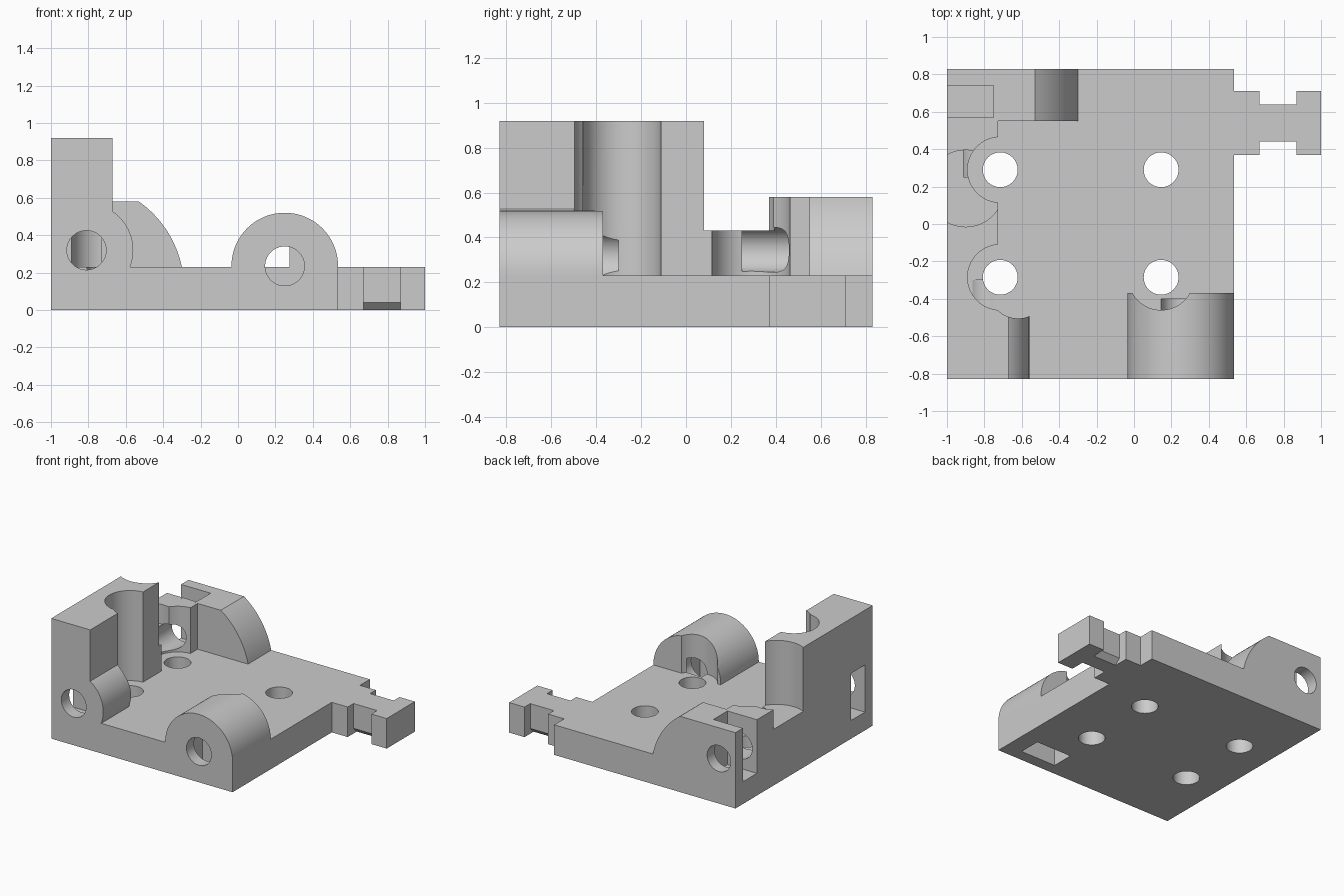
import bpy, bmesh, math
from mathutils import Vector

cube = bpy.data.objects.get("Cube")
if cube:
    bpy.data.objects.remove(cube, do_unlink=True)

grey = bpy.data.materials.new("plain grey")
grey.use_nodes = True
colour = (0.6, 0.6, 0.6, 1)
grey.diffuse_color = colour
grey.node_tree.nodes["Principled BSDF"].inputs["Base Color"].default_value = colour


def prism(name, points, lo, hi, axis):
    """Extrude a 2D outline along x, y or z."""
    place = {"x": lambda a, b, t: (t, a, b),
             "y": lambda a, b, t: (a, t, b),
             "z": lambda a, b, t: (a, b, t)}[axis]
    bm = bmesh.new()
    face = bm.faces.new([bm.verts.new(place(a, b, lo)) for a, b in points])
    out = bmesh.ops.extrude_face_region(bm, geom=[face])
    moved = [g for g in out["geom"] if isinstance(g, bmesh.types.BMVert)]
    bmesh.ops.translate(bm, verts=moved, vec=Vector(place(0, 0, hi - lo)))
    bmesh.ops.recalc_face_normals(bm, faces=bm.faces)
    mesh = bpy.data.meshes.new(name)
    bm.to_mesh(mesh)
    bm.free()
    mesh.materials.append(grey)
    obj = bpy.data.objects.new(name, mesh)
    bpy.context.collection.objects.link(obj)
    return obj


def arc(cx, cy, r, start=0, end=360, n=64):
    steps = n if end - start == 360 else n + 1
    angles = [math.radians(start + (end - start) * i / n) for i in range(steps)]
    return [(cx + r * math.cos(a), cy + r * math.sin(a)) for a in angles]


def box(name, x, y, z):
    outline = [(x[0], y[0]), (x[1], y[0]), (x[1], y[1]), (x[0], y[1])]
    return prism(name, outline, z[0], z[1], "z")


def combine(target, other, operation):
    mod = target.modifiers.new(other.name, "BOOLEAN")
    mod.operation = operation
    mod.solver = "EXACT"
    mod.object = other
    bpy.context.view_layer.objects.active = target
    bpy.ops.object.modifier_apply(modifier=mod.name)
    bpy.data.objects.remove(other, do_unlink=True)


L, R, F, B = -1, 0.535, -0.83, 0.83   # plate edges
TOP = 0.23
bolts = [(x, y) for x in (-0.715, 0.145) for y in (-0.285, 0.29)]
front_rod, side_rod, back_rod = (-0.81, 0.32), (0.25, 0.235), (-0.86, 0.345)

# Base plate and the raised bodies on it
body = box("carriage_body", (L, R), (F, B), (0, TOP))
shoulder = [(L, 0.05), (-0.3, 0.05)] + arc(-0.86, 0.113, 0.572, 11.8, 54.8, 20) + [(L, 0.58)]
side_boss = arc(*side_rod, 0.285, 0, 180) + [(-0.035, 0.1), (R, 0.1)]
solids = [
    box("front_tower", (L, -0.67), (F, -0.4), (0, 0.92)),
    box("middle_tower", (L, -0.727), (-0.5, 0.19), (0, 0.92)),
    box("back_wall", (L, -0.727), (0.1, 0.7), (0, 0.58)),
    prism("back_shoulder", shoulder, 0.55, B, "y"),
    prism("front_rod_boss", arc(*front_rod, 0.25, -90, 90, 40), F, -0.38, "y"),
    prism("side_rod_boss", side_boss, F, -0.37, "y"),
]

# Belt arm: shoulder, narrow neck with chamfered underside, and head
w, c = 0.1, 0.04
neck = [(0.54 - w + c, 0), (0.54 + w - c, 0), (0.54 + w, c),
        (0.54 + w, TOP), (0.54 - w, TOP), (0.54 - w, c)]
solids += [
    box("arm_shoulder", (0.45, 0.67), (0.37, 0.71), (0, TOP)),
    prism("arm_neck", neck, 0.6, 0.93, "x"),
    box("arm_head", (0.87, 1), (0.37, 0.71), (0, TOP)),
]
for part in solids:
    combine(body, part, "UNION")

# Bolt holes with tool clearance above the plate
cutters = []
for x, y in bolts:
    cutters.append(prism("bolt_hole", arc(x, y, 0.093), -0.1, 0.5, "z"))
    cutters.append(prism("bolt_clearance", arc(x, y, 0.175), TOP, 1.1, "z"))
cutters += [
    prism("boss_relief", arc(-0.62, -0.35, 0.155), TOP, 1.1, "z"),
    prism("wall_relief", arc(-0.9, 0.19, 0.205), 0.43, 1.1, "z"),
    # Rod holes
    prism("front_rod_hole", arc(*front_rod, 0.105), -0.9, -0.3, "y"),
    prism("side_rod_hole", arc(*side_rod, 0.105), -0.9, -0.4, "y"),
    prism("back_rod_hole", arc(*back_rod, 0.1), 0.25, 0.9, "y"),
    # Nut pockets
    box("front_nut_pocket", (-1.1, -0.69), (-0.735, -0.565), (0.14, 0.5)),
    box("side_nut_pocket", (0.1, 0.4), (-0.74, -0.57), (-0.1, 0.36)),
    box("back_nut_pocket", (-1.1, -0.75), (0.57, 0.74), (0.17, 0.8)),
]
for cutter in cutters:
    combine(body, cutter, "DIFFERENCE")

bpy.ops.object.select_all(action="DESELECT")
body.select_set(True)
bpy.context.view_layer.objects.active = body
bpy.ops.object.shade_smooth_by_angle(angle=math.radians(25))
